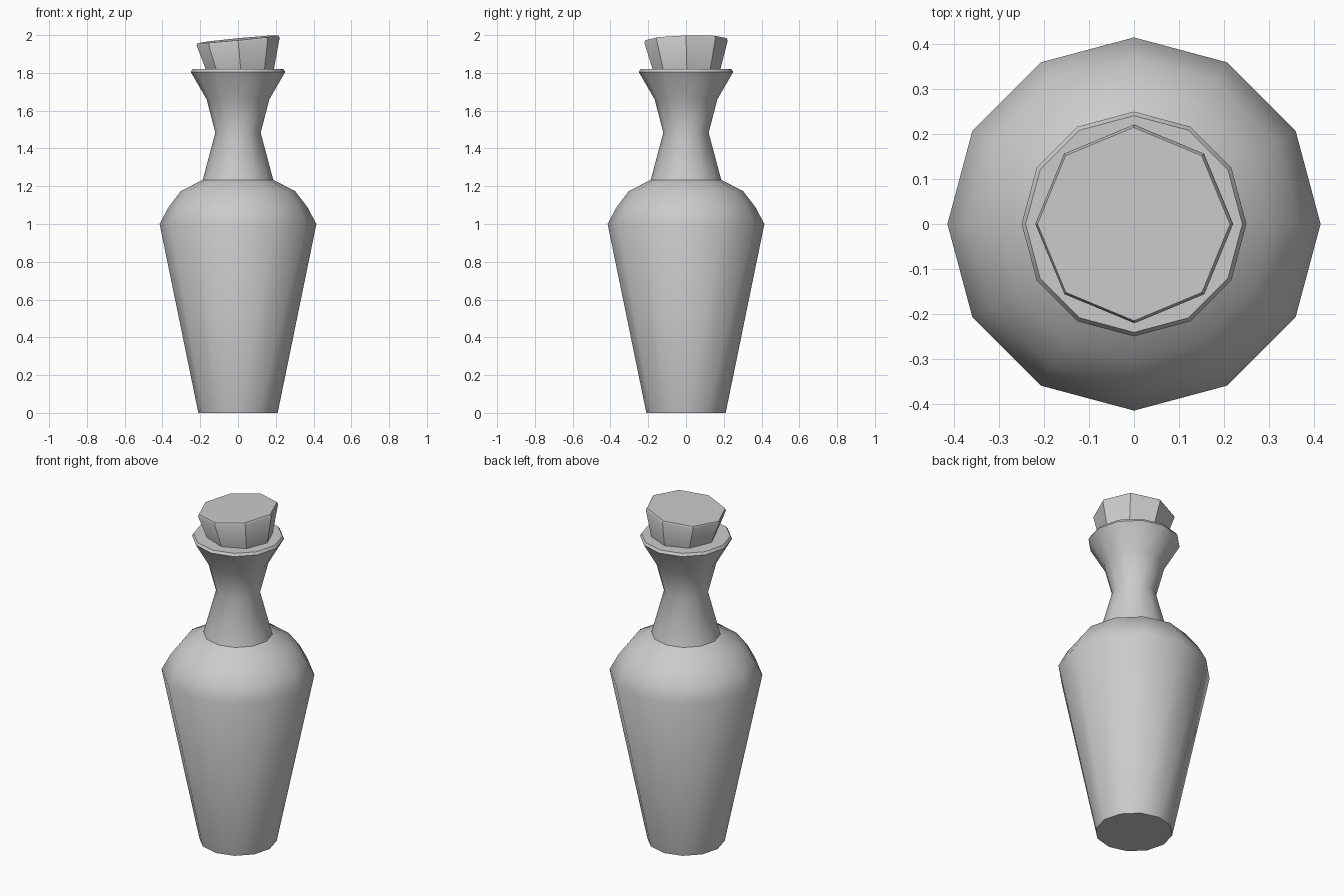
import bpy, bmesh, math

if "Cube" in bpy.data.objects:
    bpy.data.objects.remove(bpy.data.objects["Cube"])


def lathe(name, profile, sides, angle):
    """Closed solid of revolution from (radius, z) points."""
    bm = bmesh.new()
    rings = []
    for r, z in profile:
        rings.append([bm.verts.new((r * math.cos(2 * math.pi * i / sides),
                                    r * math.sin(2 * math.pi * i / sides), z))
                      for i in range(sides)])
    for a, b in zip(rings, rings[1:]):
        for i in range(sides):
            j = (i + 1) % sides
            bm.faces.new((a[i], a[j], b[j], b[i]))
    bm.faces.new(rings[0][::-1])
    bm.faces.new(rings[-1])
    mesh = bpy.data.meshes.new(name)
    bm.to_mesh(mesh)
    bm.free()
    obj = bpy.data.objects.new(name, mesh)
    bpy.context.collection.objects.link(obj)
    bpy.ops.object.select_all(action='DESELECT')
    obj.select_set(True)
    bpy.context.view_layer.objects.active = obj
    bpy.ops.object.shade_smooth_by_angle(angle=math.radians(angle))
    return obj


# Bottle: tapered body, rounded shoulder, pinched neck and flared lip
lathe("bottle", [(0.21, 0), (0.415, 1.0), (0.367, 1.09), (0.302, 1.175),
                 (0.187, 1.233), (0.12, 1.483), (0.166, 1.66),
                 (0.25, 1.805), (0.241, 1.82)], 12, 42)

# Stopper: eight-sided cork with a thin bevel, slightly tilted in the mouth
cork = lathe("stopper", [(0.172, -0.18), (0.221, -0.006), (0.215, 0.006)], 8, 40)
cork.location = (0, 0, 1.972)
cork.rotation_euler = (math.radians(1.5), math.radians(-5.5), 0)
